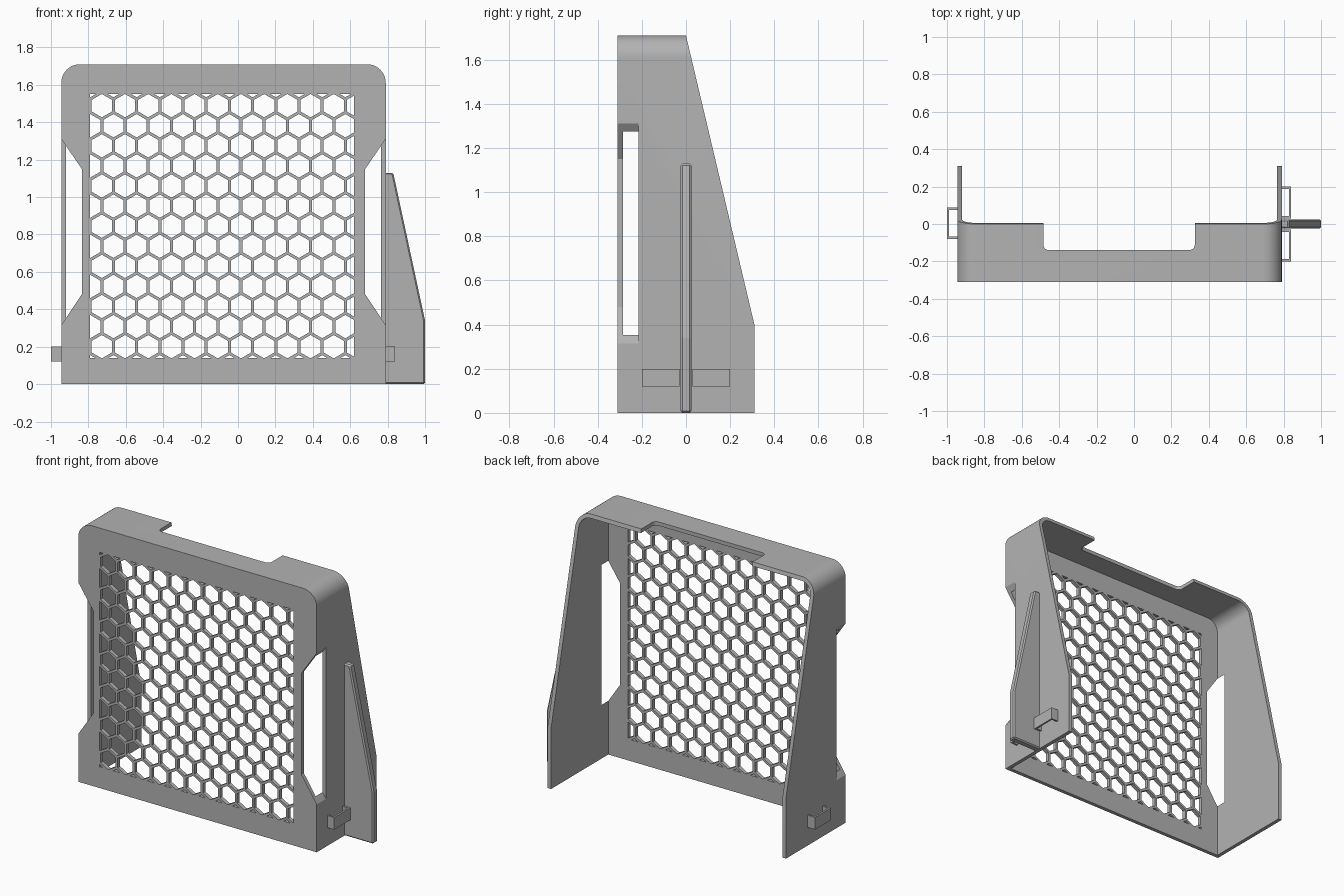
import bpy, bmesh, math
from mathutils import Vector

old = bpy.data.objects.get("Cube")
if old:
    bpy.data.objects.remove(old, do_unlink=True)

grey = bpy.data.materials.new("grey plastic")
grey.use_nodes = True
colour = (0.45, 0.45, 0.45, 1)
grey.diffuse_color = colour
grey.node_tree.nodes["Principled BSDF"].inputs["Base Color"].default_value = colour

LEFT, RIGHT, TOP = 0.79, -0.945, 1.71      # outer limits of the housing
FRONT, BACK, WALL = -0.31, 0.31, 0.025
MID = (LEFT + RIGHT) / 2


def finish(bm, name):
    bmesh.ops.recalc_face_normals(bm, faces=bm.faces)
    mesh = bpy.data.meshes.new(name)
    bm.to_mesh(mesh)
    bm.free()
    mesh.materials.append(grey)
    ob = bpy.data.objects.new(name, mesh)
    bpy.context.collection.objects.link(ob)
    return ob


def prism(name, points, axis, lo, hi):
    """Extrude a flat outline along the axis x, y or z."""
    place = {"x": lambda a, b, t: (t, a, b),
             "y": lambda a, b, t: (a, t, b),
             "z": lambda a, b, t: (a, b, t)}[axis]
    bm = bmesh.new()
    face = bm.faces.new([bm.verts.new(place(a, b, lo)) for a, b in points])
    out = bmesh.ops.extrude_face_region(bm, geom=[face])
    moved = [g for g in out["geom"] if isinstance(g, bmesh.types.BMVert)]
    bmesh.ops.translate(bm, verts=moved, vec=place(0, 0, hi - lo))
    return finish(bm, name)


def activate(ob):
    bpy.ops.object.select_all(action="DESELECT")
    ob.select_set(True)
    bpy.context.view_layer.objects.active = ob


def cut(ob, cutter):
    mod = ob.modifiers.new("cut", "BOOLEAN")
    mod.operation, mod.solver, mod.object = "DIFFERENCE", "EXACT", cutter
    activate(ob)
    bpy.ops.object.modifier_apply(modifier=mod.name)
    bpy.data.objects.remove(cutter, do_unlink=True)


def arc(cx, cy, r, start, end, steps=12):
    angles = [math.radians(start + (end - start) * i / steps) for i in range(steps + 1)]
    return [(cx + r * math.cos(a), cy + r * math.sin(a)) for a in angles]


def arch(inset, bottom, r=0.1):
    """Door-shaped outline with two rounded top corners."""
    x0, x1 = RIGHT + r, LEFT - r
    z, r = TOP - r, r - inset
    return ([(RIGHT + inset, bottom), (LEFT - inset, bottom)]
            + arc(x1, z, r, 0, 90) + arc(x0, z, r, 90, 180))


def rect(a0, b0, a1, b1):
    return [(a0, b0), (a1, b0), (a1, b1), (a0, b1)]


# Housing: hollow shell, open at the back and below
housing = prism("housing", arch(0, 0), "y", FRONT, BACK)
cut(housing, prism("hollow", arch(WALL, -0.1), "y", FRONT + WALL, 0.5))

# Sloping rear edges of the side walls
k = (TOP - 0.4) / BACK
cut(housing, prism("slope", [(-0.1 / k, TOP + 0.1), (BACK + 0.1 / k, 0.3), (1, 0.3), (1, TOP + 0.1)],
                   "x", -2, 2))

# Notch in the rear of the top
r = 0.03
notch = ([(-0.485, 0.2)] + arc(-0.485 + r, -0.14 + r, r, 180, 270, 5)
         + arc(0.325 - r, -0.14 + r, r, 270, 360, 5) + [(0.325, 0.2)])
cut(housing, prism("notch", notch, "z", TOP - 0.1, TOP + 0.1))

# Tapered hand openings on the front side edges
for s in (1, -1):
    half = (LEFT - RIGHT) / 2
    outline = [(half - 0.11, 0.48), (half + 0.02, 0.285), (half + 0.02, 1.34), (half - 0.11, 1.15)]
    cut(housing, prism("opening", [(MID + s * x, z) for x, z in outline], "y", FRONT - 0.1, -0.215))

# Square window in the front
X0, X1, Z0, Z1 = -0.79, 0.62, 0.14, 1.55
cut(housing, prism("window", rect(X0, Z0, X1, Z1), "y", FRONT - 0.1, FRONT + 0.1))
activate(housing)
bpy.ops.object.shade_smooth_by_angle(angle=math.radians(30))

# Honeycomb grille clipped to the window
PITCH, BAR = 0.124, 0.016
ROW = PITCH * math.sqrt(3) / 2
bm = bmesh.new()
for row in range(-1, 15):
    for col in range(-1, 13):
        c = Vector((X0 + PITCH * (col + 0.5 + 0.5 * (row % 2)), FRONT, 0.2 + ROW * row))
        rings = []
        for width in (PITCH, PITCH - BAR):
            rad = width / math.sqrt(3)
            rings.append([bm.verts.new(c + rad * Vector((math.sin(i * math.pi / 3), 0,
                                                         math.cos(i * math.pi / 3))))
                          for i in range(6)])
        outer, inner = rings
        for i in range(6):
            j = (i + 1) % 6
            bm.faces.new((outer[i], outer[j], inner[j], inner[i]))
bmesh.ops.remove_doubles(bm, verts=bm.verts, dist=0.001)
for co, no in (((X0, 0, 0), (-1, 0, 0)), ((X1, 0, 0), (1, 0, 0)),
               ((0, 0, Z0), (0, 0, -1)), ((0, 0, Z1), (0, 0, 1))):
    bmesh.ops.bisect_plane(bm, geom=bm.verts[:] + bm.edges[:] + bm.faces[:],
                           plane_co=co, plane_no=no, clear_outer=True)
out = bmesh.ops.extrude_face_region(bm, geom=bm.faces[:], use_keep_orig=True)
bmesh.ops.translate(bm, verts=[g for g in out["geom"] if isinstance(g, bmesh.types.BMVert)],
                    vec=(0, WALL, 0))
finish(bm, "honeycomb_grille")

# Upright fin on the left wall
fin = prism("side_fin", [(LEFT - 0.01, 0), (1, 0), (1, 0.34), (0.83, 1.13), (LEFT - 0.01, 1.13)],
            "y", -0.024, 0.024)
bevel = fin.modifiers.new("bevel", "BEVEL")
bevel.width, bevel.segments = 0.008, 1


# Cable loops: flat staples standing off the side walls
def loop(name, wall, out, y0, y1, t=0.012):
    tip = wall + out
    d = math.copysign(t, out)
    outline = [(wall, y0), (tip, y0), (tip, y1), (wall, y1),
               (wall, y1 - t), (tip - d, y1 - t), (tip - d, y0 + t), (wall, y0 + t)]
    prism(name, outline, "z", 0.12, 0.2)


loop("left_front_loop", LEFT, 0.05, -0.2, -0.03)
loop("left_rear_loop", LEFT, 0.05, 0.03, 0.2)
loop("right_loop", RIGHT, -0.055, -0.08, 0.087)
